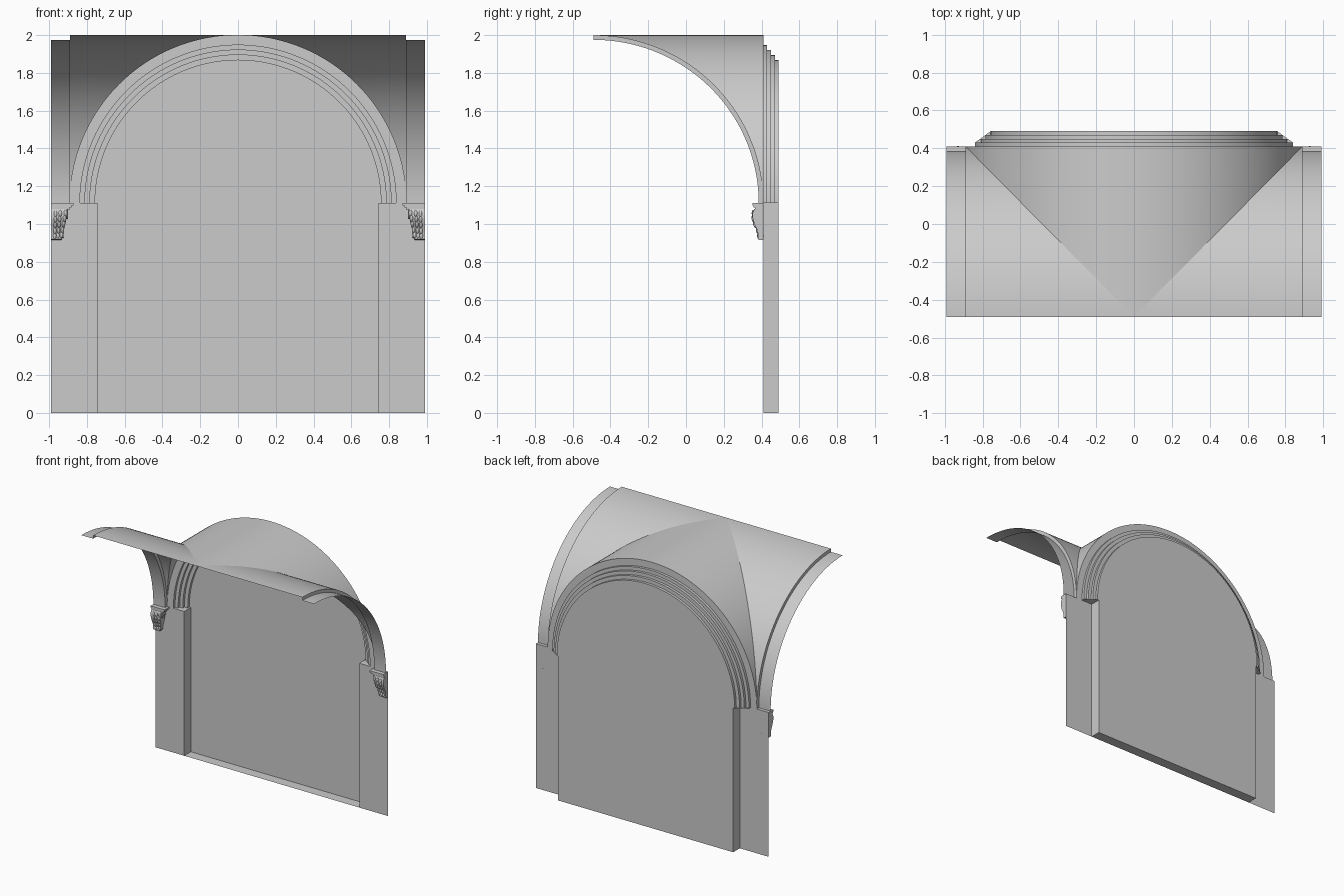
import bpy, bmesh, math
from mathutils import Vector, Matrix

if "Cube" in bpy.data.objects:
    bpy.data.objects.remove(bpy.data.objects["Cube"], do_unlink=True)

# One plaster colour for the whole bay
plaster = bpy.data.materials.new("pale grey plaster")
plaster.use_nodes = True
plaster.diffuse_color = (0.6, 0.6, 0.6, 1)
plaster.node_tree.nodes["Principled BSDF"].inputs["Base Color"].default_value = (0.6, 0.6, 0.6, 1)

SPRING = 1.11                 # height where the arches start
CROWN_Y, WALL_Y, BACK_Y = -0.49, 0.41, 0.49
HALF_X, EDGE_X, JAMB_X = 0.89, 0.99, 0.745
RISE = 0.89
DEPTH = WALL_Y - CROWN_Y
STEPS = 48
INSIDE = Vector((0, CROWN_Y, SPRING + 0.01))


def finish(name, bm, angle=30, face_room=False):
    bmesh.ops.remove_doubles(bm, verts=bm.verts, dist=0.00005)
    bm.normal_update()
    if face_room:
        for f in bm.faces:
            if f.normal.dot(INSIDE - f.calc_center_median()) < 0:
                f.normal_flip()
    else:
        bmesh.ops.recalc_face_normals(bm, faces=bm.faces)
    mesh = bpy.data.meshes.new(name)
    bm.to_mesh(mesh)
    bm.free()
    obj = bpy.data.objects.new(name, mesh)
    bpy.context.collection.objects.link(obj)
    mesh.materials.append(plaster)
    bpy.ops.object.select_all(action='DESELECT')
    obj.select_set(True)
    bpy.context.view_layer.objects.active = obj
    bpy.ops.object.shade_smooth_by_angle(angle=math.radians(angle))
    return obj


def loft(bm, rows, closed=False):
    """Join successive rows of points with quads."""
    grid = [[bm.verts.new(p) for p in row] for row in rows]
    n = len(grid[0])
    for a, b in zip(grid, grid[1:]):
        for i in range(n if closed else n - 1):
            j = (i + 1) % n
            bm.faces.new((a[i], a[j], b[j], b[i]))
    return grid


def polygon(bm, points):
    bm.faces.new([bm.verts.new(p) for p in points])


quarter = [math.pi / 2 * i / STEPS for i in range(STEPS + 1)]
half = [-t for t in reversed(quarter[1:])] + quarter

# Cross vault: the cell that runs back to the wall
bm = bmesh.new()
loft(bm, [[(HALF_X * math.sin(t), y, SPRING + RISE * math.cos(t))
           for y in (CROWN_Y + DEPTH * abs(math.sin(t)), WALL_Y)] for t in half])
finish("wall_vault_cell", bm, 30, True)

# Cross vault: the side cells, cut along the groins
for side, s in (("left", 1), ("right", -1)):
    bm = bmesh.new()
    loft(bm, [[(s * x, CROWN_Y + DEPTH * math.sin(t), SPRING + RISE * math.cos(t))
               for x in (HALF_X * math.sin(t), HALF_X)] for t in quarter])
    finish(side + "_vault_cell", bm, 30, True)

    # Transverse rib, dropped below the vault
    bm = bmesh.new()
    drop = 0.025
    loft(bm, [[(s * x, CROWN_Y + (DEPTH - d) * math.sin(t), SPRING + (RISE - d) * math.cos(t))
               for x, d in ((HALF_X, 0), (HALF_X, drop), (EDGE_X, drop))] for t in quarter])
    finish(side + "_transverse_rib", bm, 30, True)

    # Wall pier with its reveal and top ledge
    bm = bmesh.new()
    loft(bm, [[(s * EDGE_X, WALL_Y, z), (s * JAMB_X, WALL_Y, z), (s * JAMB_X, BACK_Y, z)]
              for z in (0, SPRING)])
    polygon(bm, [(s * x, y, SPRING) for x, y in
                 ((JAMB_X, WALL_Y), (0.84, WALL_Y), (0.84, 0.43), (0.757, BACK_Y), (JAMB_X, BACK_Y))])
    finish(side + "_wall_pier", bm, 30, True)

# Stepped arch moulding
profile = [(HALF_X, WALL_Y)]
for k, r in enumerate((0.837, 0.811, 0.785, 0.757)):
    profile += [(r, WALL_Y + 0.02 * k), (r, WALL_Y + 0.02 * (k + 1))]
bm = bmesh.new()
loft(bm, [[(r * math.sin(t), y, SPRING + r * math.cos(t)) for r, y in profile] for t in half])
finish("stepped_arch", bm, 30, True)

# Recessed panel and floor strip
bm = bmesh.new()
polygon(bm, [(0.757 * math.sin(t), BACK_Y, SPRING + 0.757 * math.cos(t)) for t in half])
loft(bm, [[(x, y, z) for x in (-JAMB_X, JAMB_X)]
          for y, z in ((BACK_Y, SPRING), (BACK_Y, 0), (WALL_Y, 0))])
finish("recessed_panel", bm, 30, True)


def box(bm, x0, x1, y0, y1, z0, z1):
    m = Matrix.Translation(((x0 + x1) / 2, (y0 + y1) / 2, (z0 + z1) / 2))
    bmesh.ops.create_cube(bm, size=1, matrix=m @ Matrix.Diagonal((abs(x1 - x0), y1 - y0, z1 - z0, 1)))


def lobe(bm, place, size, tilt):
    """One rounded leaf lobe, tilted about the x axis."""
    bmesh.ops.create_uvsphere(bm, u_segments=10, v_segments=6, radius=1,
                              matrix=Matrix.Translation(place) @ Matrix.Rotation(tilt, 4, 'X')
                              @ Matrix.Diagonal((*size, 1)))


def scroll(bm, x, y, z, radius, turn):
    """Spiral volute on the bracket side, swept as a square bar."""
    rows = []
    for i in range(33):
        a = turn * i / 32 * math.tau * 1.6
        r = radius * (1 - 0.8 * i / 32)
        rows.append([(x + dx, y + (r + dr) * math.cos(a), z + (r + dr) * math.sin(a))
                     for dx, dr in ((-0.005, -0.003), (0.004, -0.003), (0.004, 0.003), (-0.005, 0.003))])
    loft(bm, rows, True)


# Half brackets under the ribs: height, front depth, inner x
body = [(1.08, 0.362, 0.9), (1.06, 0.353, 0.902), (1.03, 0.353, 0.908), (1.0, 0.362, 0.914),
        (0.97, 0.376, 0.921), (0.945, 0.382, 0.927), (0.92, 0.38, 0.934), (0.915, 0.388, 0.936)]
for side, s in (("left", 1), ("right", -1)):
    # Moulded cap
    bm = bmesh.new()
    box(bm, s * 0.872, s * EDGE_X, 0.352, WALL_Y, 1.097, SPRING)
    box(bm, s * 0.882, s * EDGE_X, 0.358, WALL_Y, 1.088, 1.097)
    box(bm, s * 0.893, s * EDGE_X, 0.364, WALL_Y, 1.075, 1.088)
    finish(side + "_bracket_cap", bm)

    # Tapering body
    bm = bmesh.new()
    grid = loft(bm, [[(s * x, WALL_Y, z), (s * x, y + 0.004, z), (s * (x + 0.004), y, z),
                      (s * EDGE_X, y, z), (s * EDGE_X, WALL_Y, z)] for z, y, x in body], True)
    bm.faces.new(grid[0])
    bm.faces.new(grid[-1])
    finish(side + "_bracket_body", bm, 40)

    # Leaf lobes on the front, with a midrib at the outer edge
    bm = bmesh.new()
    for (z, y, x), (z2, y2, x2) in zip(body[1:6], body[2:7]):
        tilt = math.atan2(y2 - y, z - z2)
        for f in (0.15, 0.5, 0.82):
            lobe(bm, (s * (x + (0.98 - x) * f), y + 0.001, z - 0.008 * f),
                 (0.009, 0.006, 0.017), tilt)
    finish(side + "_bracket_leaf", bm, 60)

    # Volutes on the inner side
    bm = bmesh.new()
    scroll(bm, s * 0.904, 0.383, 1.045, 0.024, 1)
    scroll(bm, s * 0.929, 0.396, 0.94, 0.014, -1)
    finish(side + "_bracket_volutes", bm, 40)
